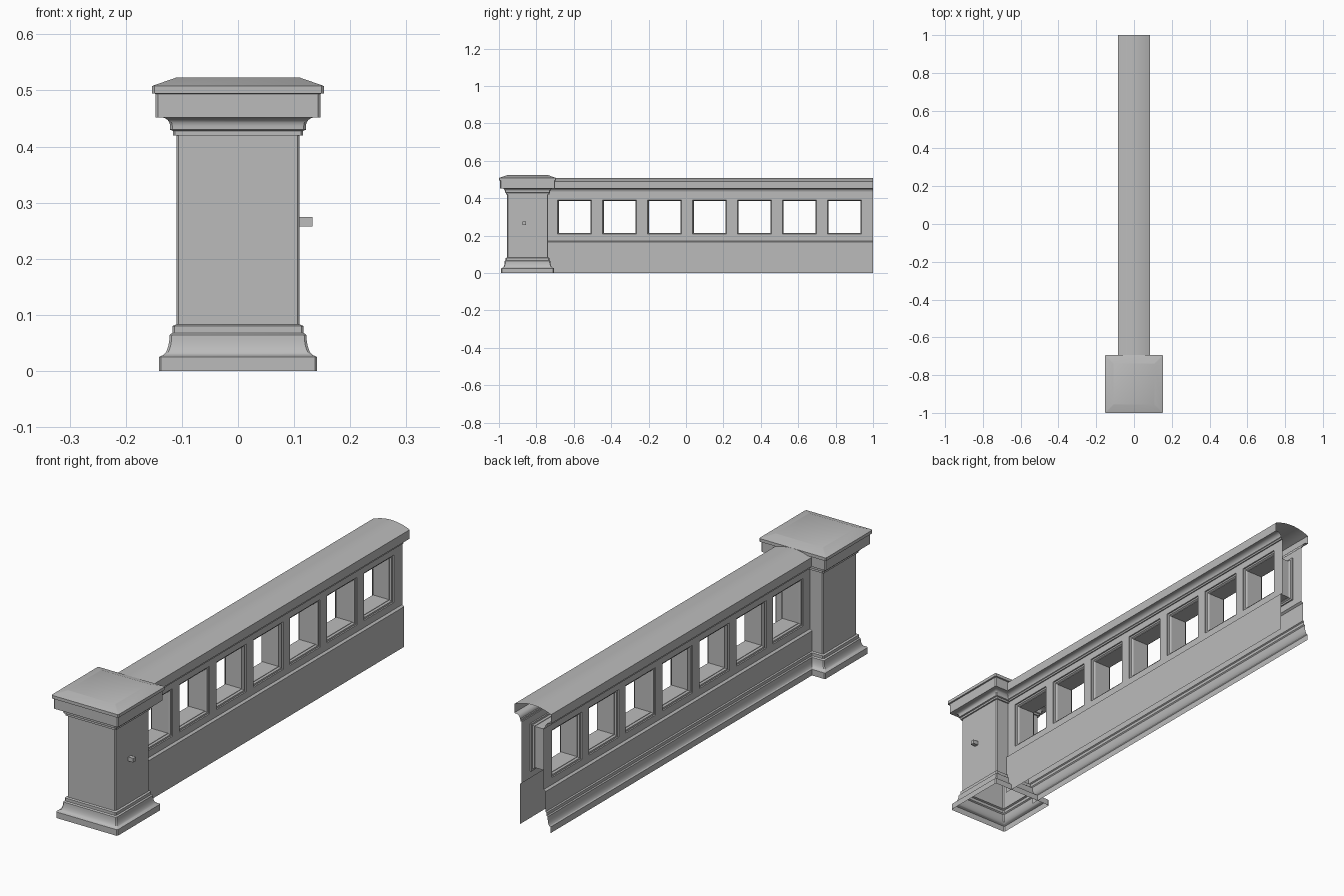
import bpy, bmesh
from math import sin, cos, pi

if "Cube" in bpy.data.objects:
    bpy.data.objects.remove(bpy.data.objects["Cube"], do_unlink=True)

stone = bpy.data.materials.new("grey_stone")
stone.use_nodes = True
GREY = (0.5, 0.5, 0.5, 1)
stone.diffuse_color = GREY
stone.node_tree.nodes["Principled BSDF"].inputs["Base Color"].default_value = GREY

POST_Y = -0.847          # centre of the post
WALL_Y0, WALL_Y1 = -0.74, 1.0
FACE_X = 0.05            # upper wall face


def finish(bm, name, mirror=False, recalc=True):
    """Turn a bmesh into a smooth-shaded object with sharp edges kept."""
    bmesh.ops.remove_doubles(bm, verts=bm.verts, dist=0.0001)
    if recalc:
        bmesh.ops.recalc_face_normals(bm, faces=bm.faces)
    mesh = bpy.data.meshes.new(name)
    bm.to_mesh(mesh)
    bm.free()
    mesh.materials.append(stone)
    ob = bpy.data.objects.new(name, mesh)
    bpy.context.collection.objects.link(ob)
    if mirror:
        mod = ob.modifiers.new("mirror", 'MIRROR')
        mod.use_axis[0] = True
        mod.merge_threshold = 0.0005
    bpy.ops.object.select_all(action='DESELECT')
    ob.select_set(True)
    bpy.context.view_layer.objects.active = ob
    bpy.ops.object.shade_smooth_by_angle(angle=pi / 6)
    return ob


def cove(a, b, flat_first, steps=6):
    """Concave quarter curve from a to b, flat or upright at its start."""
    pts = []
    for i in range(steps + 1):
        t = i / steps * pi / 2
        u, v = sin(t), 1 - cos(t)
        if not flat_first:
            u, v = v, u
        pts.append((a[0] + (b[0] - a[0]) * u, a[1] + (b[1] - a[1]) * v))
    return pts


def bridge(bm, a, b, closed=True):
    """Join two equally long vertex rows with quads."""
    for i in range(len(a) if closed else len(a) - 1):
        j = (i + 1) % len(a)
        bm.faces.new((a[i], a[j], b[j], b[i]))


def sweep(name, profile, mirror=False):
    """Run an (x, z) profile along the wall, facing outwards."""
    bm = bmesh.new()
    rows = [[bm.verts.new((x, y, z)) for x, z in profile] for y in (WALL_Y0, WALL_Y1)]
    bridge(bm, rows[0], rows[1], closed=False)
    bm.normal_update()
    lead = max(bm.faces, key=lambda f: f.calc_area())
    if lead.normal.x * lead.calc_center_median().x < 0:
        bmesh.ops.reverse_faces(bm, faces=bm.faces)
    return finish(bm, name, mirror, recalc=False)


def square_tower(name, profile, chamfer):
    """Stack chamfered squares from (half width, z) points, closed on top."""
    bm = bmesh.new()
    rings = []
    for r, z in profile:
        c = r - chamfer
        corners = [(r, -c), (r, c), (c, r), (-c, r), (-r, c), (-r, -c), (-c, -r), (c, -r)]
        rings.append([bm.verts.new((x, POST_Y + y, z)) for x, y in corners])
    for a, b in zip(rings, rings[1:]):
        bridge(bm, a, b)
    bm.faces.new(rings[-1])
    return finish(bm, name)


# Post: moulded base, shaft, moulded head and sloping cap
post = [(0.141, 0), (0.141, 0.025)]
post += cove((0.137, 0.027), (0.122, 0.064), True)
post += [(0.117, 0.068), (0.117, 0.08), (0.11, 0.083)]
post += [(0.11, 0.42), (0.116, 0.42), (0.116, 0.428), (0.121, 0.43)]
post += cove((0.121, 0.437), (0.136, 0.452), False, 4)
post += [(0.147, 0.452), (0.147, 0.494), (0.153, 0.495), (0.153, 0.508), (0.11, 0.523)]
square_tower("post", post, 0.004)

# Small peg on the side of the post
bm = bmesh.new()
bmesh.ops.create_cube(bm, size=1)
for v in bm.verts:
    v.co = (0.119 + v.co.x * 0.028, -0.865 + v.co.y * 0.017, 0.266 + v.co.z * 0.017)
finish(bm, "peg")

# Arched handrail with a cove below its edge
rail = [(FACE_X, 0.425), (0.055, 0.425), (0.055, 0.432)]
rail += cove((0.058, 0.434), (0.077, 0.452), False)
rail += [(0.084, 0.453), (0.084, 0.49)]
rail += [(0.084 * (1 - i / 6), 0.508 - 0.018 * (1 - i / 6) ** 2) for i in range(1, 7)]
sweep("handrail", rail, mirror=True)

# Lower wall: plain on one side, moulded skirting on the other
top = [(0.059, 0.166), (FACE_X, 0.172)]
sweep("plinth_left", [(0.059, 0)] + top)
skirting = [(0.081, 0), (0.081, 0.025)]
skirting += cove((0.079, 0.027), (0.068, 0.064), True)
skirting += [(0.064, 0.068), (0.064, 0.08), (0.059, 0.083)] + top
sweep("plinth_right", [(-x, z) for x, z in skirting])

# Pierced upper wall: seven stepped square windows, mirrored to both sides
centres = [-0.595 + 0.2405 * i for i in range(7)]
HALF, MID_Z = 0.098, 0.299
ys = [WALL_Y0] + [c + s * HALF for c in centres for s in (-1, 1)] + [WALL_Y1]
zs = [0.172, MID_Z - HALF, MID_Z + HALF, 0.425]
steps = [(0, FACE_X), (0, 0.044), (0.007, 0.044), (0.011, 0.037), (0.013, 0.037), (0.013, 0)]
bm = bmesh.new()


def rect(y0, y1, z0, z1, x):
    return [bm.verts.new((x, y, z)) for y, z in ((y0, z0), (y1, z0), (y1, z1), (y0, z1))]


for i in range(len(ys) - 1):
    for k in range(3):
        cell = (ys[i], ys[i + 1], zs[k], zs[k + 1])
        if i % 2 == 0 or k != 1:
            bm.faces.new(rect(*cell, FACE_X))
            continue
        loops = [rect(cell[0] + d, cell[1] - d, cell[2] + d, cell[3] - d, x) for d, x in steps]
        for a, b in zip(loops, loops[1:]):
            bridge(bm, a, b)
finish(bm, "pierced_wall", mirror=True)
